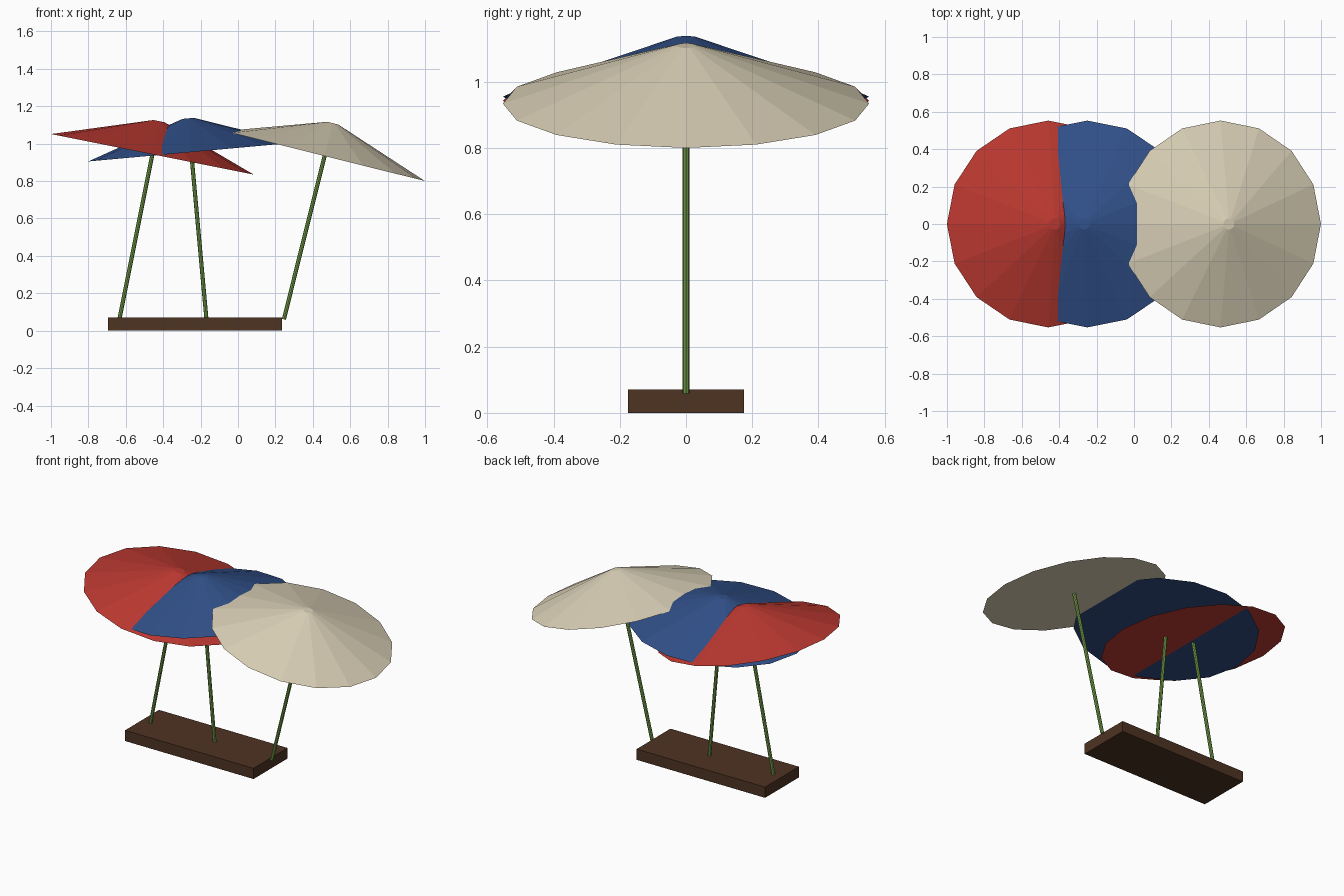
import bpy, bmesh
from math import radians
from mathutils import Matrix, Vector

cube = bpy.data.objects.get("Cube")
if cube:
    bpy.data.objects.remove(cube, do_unlink=True)


def material(name, rgb):
    mat = bpy.data.materials.new(name)
    mat.use_nodes = True
    mat.diffuse_color = (*rgb, 1)
    mat.node_tree.nodes["Principled BSDF"].inputs["Base Color"].default_value = (*rgb, 1)
    return mat


def add_object(name, bm, mat):
    mesh = bpy.data.meshes.new(name)
    bm.to_mesh(mesh)
    bm.free()
    mesh.materials.append(mat)
    obj = bpy.data.objects.new(name, mesh)
    bpy.context.collection.objects.link(obj)
    return obj


def frustum(name, mat, sides, bottom, top, z0, z1, frame):
    """Capped cone or cylinder between two heights in a tilted frame."""
    bm = bmesh.new()
    bmesh.ops.create_cone(bm, cap_ends=True, segments=sides, radius1=bottom,
                          radius2=top, depth=z1 - z0,
                          matrix=Matrix.Translation((0, 0, (z0 + z1) / 2)))
    add_object(name, bm, mat).matrix_world = frame


red = material("red canopy", (0.5, 0.04, 0.03))
blue = material("blue canopy", (0.03, 0.08, 0.25))
beige = material("beige canopy", (0.7, 0.63, 0.47))
green = material("green pole", (0.18, 0.36, 0.07))
brown = material("brown wood", (0.076, 0.033, 0.016))

# Base slab
bm = bmesh.new()
bmesh.ops.create_cube(bm, size=1)
bmesh.ops.scale(bm, vec=Vector((0.93, 0.35, 0.07)), verts=bm.verts)
bmesh.ops.translate(bm, vec=Vector((-0.23, 0, 0.035)), verts=bm.verts)
add_object("base", bm, brown)

# Three parasols: canopy centre, lean towards +x in degrees
PARASOLS = (
    ("right", red, -0.458, 0.943, 11.3),
    ("middle", blue, -0.25, 0.955, -5.2),
    ("left", beige, 0.463, 0.934, 14.0),
)
for side, mat, x, z, lean in PARASOLS:
    frame = Matrix.Translation((x, 0, z)) @ Matrix.Rotation(radians(lean), 4, "Y")
    frustum(side + "_canopy", mat, 16, 0.553, 0.03, 0, 0.181, frame)
    frustum(side + "_pole", green, 8, 0.011, 0.011, -0.9, 0.02, frame)
